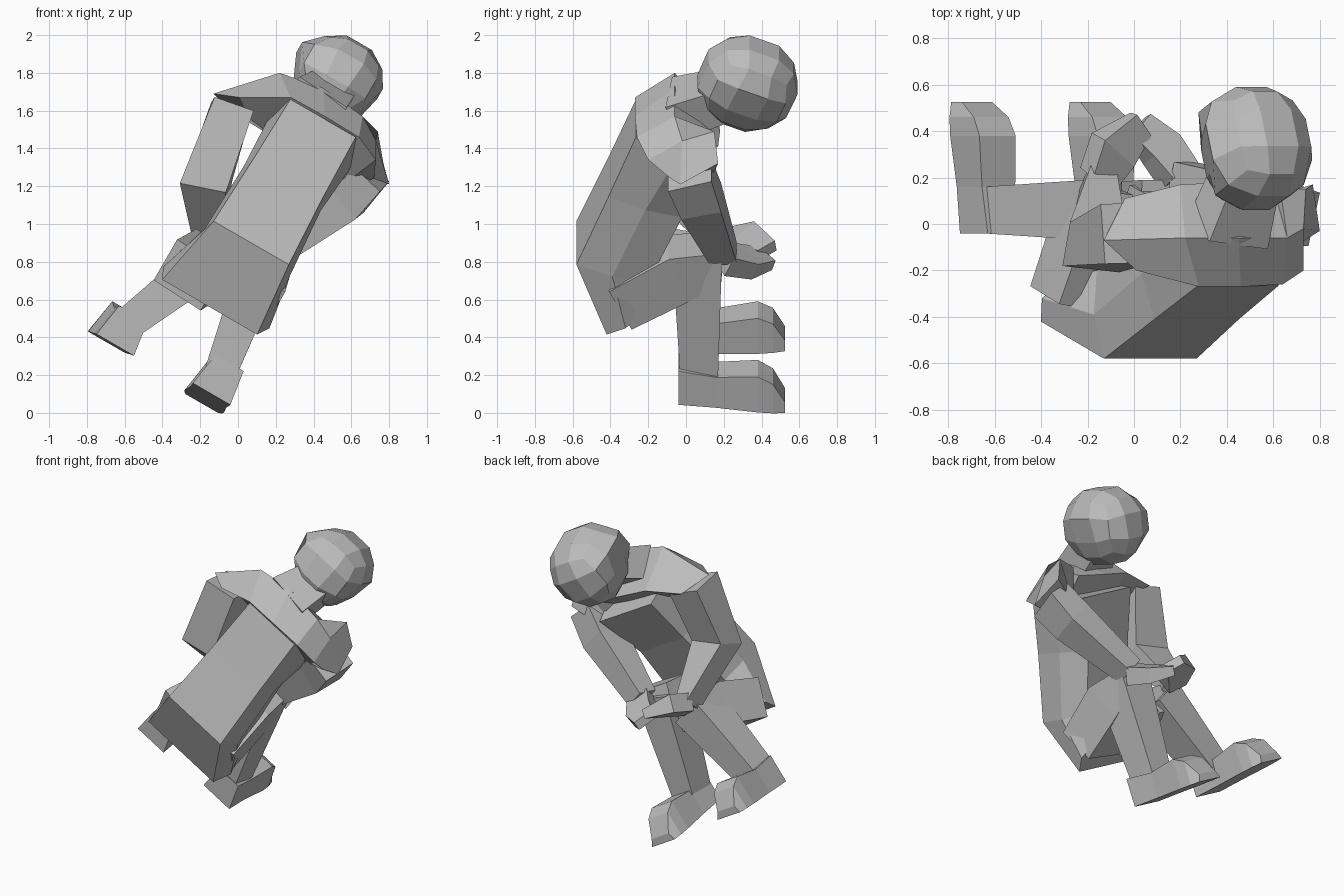
import bpy, bmesh, math
from mathutils import Vector as V, Matrix

if "Cube" in bpy.data.objects:
    bpy.data.objects.remove(bpy.data.objects["Cube"])

grey = bpy.data.materials.new("plain grey")
grey.use_nodes = True
grey.diffuse_color = (0.5, 0.5, 0.5, 1)
grey.node_tree.nodes["Principled BSDF"].inputs["Base Color"].default_value = grey.diffuse_color

# The seated body leans sideways
LEAN = math.radians(30)
SIDE = V((math.cos(LEAN), 0, -math.sin(LEAN)))
UP = V((math.sin(LEAN), 0, math.cos(LEAN)))


def finish(name, bm):
    bmesh.ops.recalc_face_normals(bm, faces=bm.faces)
    me = bpy.data.meshes.new(name)
    bm.to_mesh(me)
    bm.free()
    me.materials.append(grey)
    ob = bpy.data.objects.new(name, me)
    bpy.context.collection.objects.link(ob)
    return ob


def loft(name, rings):
    bm = bmesh.new()
    rows = [[bm.verts.new(p) for p in ring] for ring in rings]
    n = len(rows[0])
    for a, b in zip(rows, rows[1:]):
        for i in range(n):
            j = (i + 1) % n
            bm.faces.new((a[i], a[j], b[j], b[i]))
    bm.faces.new(rows[0][::-1])
    bm.faces.new(rows[-1])
    return finish(name, bm)


def limb(name, stations, side=SIDE):
    """Four-sided limb through (centre, half width, half depth) stations."""
    pts = [V(s[0]) for s in stations]
    rings = []
    for i, (_, w, d) in enumerate(stations):
        t = (pts[min(i + 1, len(pts) - 1)] - pts[max(i - 1, 0)]).normalized()
        u = (side - t * side.dot(t)).normalized()
        v = t.cross(u)
        rings.append([pts[i] + u * w * a + v * d * b
                      for a, b in ((-1, -1), (1, -1), (1, 1), (-1, 1))])
    return loft(name, rings)


# Torso: hexagonal sections given by back centre, front centre, half widths
sections = [
    ((-.15, -.42, .56), (-.08, -.22, .66), .29, .24),
    ((.07, -.58, .9), (.03, -.2, .8), .23, .22),
    ((.27, -.41, 1.25), (.2, -.02, 1.13), .21, .19),
    ((.45, -.265, 1.56), (.36, .16, 1.38), .2, .23),
]
rings = []
for back, front, wb, wf in sections:
    b, f = V(back), V(front)
    m, wm = (b + f) / 2, max(wb, wf) * 1.12
    rings.append([b - SIDE * wb, b + SIDE * wb, m + SIDE * wm,
                  f + SIDE * wf, f - SIDE * wf, m - SIDE * wm])
loft("torso", rings)

# Shoulder yoke: back, ridge, front and underside points from arm to arm
loft("shoulders", [
    [(.01, -.2, 1.67), (-.13, -.07, 1.69), (-.04, .11, 1.6), (.06, -.05, 1.56)],
    [(.28, -.27, 1.67), (.22, -.06, 1.8), (.2, .17, 1.58), (.2, -.05, 1.45)],
    [(.46, -.27, 1.57), (.45, -.06, 1.72), (.4, .18, 1.49), (.38, -.05, 1.36)],
    [(.64, -.26, 1.46), (.66, -.06, 1.57), (.6, .17, 1.41), (.54, -.05, 1.3)],
])

# Neck and head
limb("neck", [((.4, -.05, 1.61), .15, .11), ((.48, .2, 1.68), .12, .1)])
bm = bmesh.new()
bmesh.ops.create_cube(bm, size=2)
bmesh.ops.subdivide_edges(bm, edges=bm.edges[:], cuts=2, use_grid_fill=True)
for v in bm.verts:
    p = v.co.normalized()
    v.co = V((p.x * .255, p.y * .28, p.z * .265))
    if p.z < -.3:                       # jaw tapers toward the chin
        v.co.x *= .85
    elif p.x < -.6 and p.z < .5:        # fuller hair on one side
        v.co.x *= 1.14
bm.transform(Matrix.Translation((.515, .325, 1.74)) @ Matrix.Rotation(LEAN, 4, "Y")
             @ Matrix.Rotation(math.radians(-22), 4, "X"))
finish("head", bm)

# Arms bent down to the lap
limb("right_arm", [((-.03, -.04, 1.62), .11, .13), ((-.17, -.1, 1.22), .125, .1),
                   ((-.15, .2, .89), .06, .06)])
loft("left_upper_arm", [
    [(.64, -.26, 1.46), (.66, -.06, 1.57), (.63, .15, 1.47), (.48, -.05, 1.28)],
    [(.73, -.2, 1.34), (.73, -.02, 1.44), (.74, .15, 1.49), (.52, .02, 1.18)],
    [(.72, -.08, 1.24), (.8, -.03, 1.21), (.77, .17, 1.32), (.6, .12, 1.22)],
])
limb("left_forearm", [((.71, .02, 1.26), .12, .09), ((.58, .08, 1.12), .11, .1),
                      ((.2, .2, .84), .07, .07)], V((0, 1, 0)))

# Hands clasped over the knee
limb("right_hand", [((-.15, .2, .89), .07, .06), ((-.09, .32, .91), .1, .06),
                    ((.03, .43, .86), .06, .03)])
limb("left_hand", [((.2, .2, .82), .08, .06), ((.12, .32, .8), .09, .05),
                   ((.02, .42, .82), .07, .03)])

# Legs: hip, knee, ankle, heel and the drop of the sole toward the toe
legs = {
    "right": ((-.26, -.33, .73), (-.14, .06, .8), (-.6, .06, .46), (-.65, -.04, .36), -.03),
    "left": ((.06, -.36, .61), (.13, .06, .82), (-.09, .07, .22), (-.14, -.04, .1), .09),
}
for name, (hip, knee, ankle, heel, drop) in legs.items():
    h, k = V(hip), V(knee)
    limb(name + "_thigh", [(h, .15, .13), (h.lerp(k, .75), .14, .14),
                           (k + V((0, .09, 0)), .12, .09)])
    limb(name + "_shin", [(k + UP * .03, .12, .13), (ankle, .085, .1)])
    shoe = []
    for y, high, w in ((0, .19, .115), (.2, .17, .11), (.42, .2, .12), (.5, .16, .115), (.565, .05, .1)):
        sole = V(heel) + V((-.09 * y, y, -drop * y))
        top = sole + UP * high
        shoe.append([sole - SIDE * w, sole + SIDE * w, top + SIDE * w * .75, top - SIDE * w * .75])
    loft(name + "_shoe", shoe)
